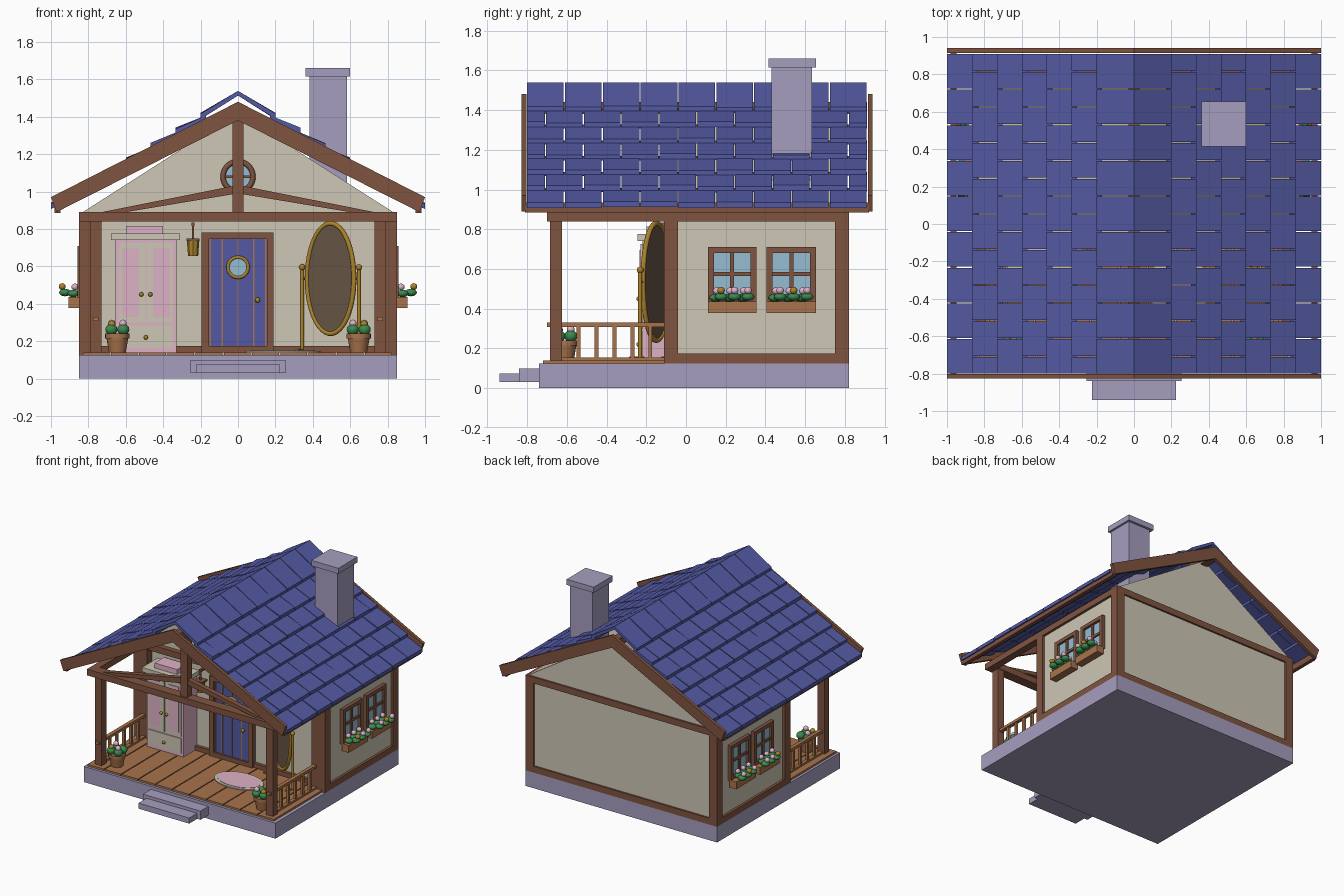
import bpy, bmesh, math, random
from mathutils import Matrix, Vector

random.seed(4)
cube = bpy.data.objects.get("Cube")
if cube:
    bpy.data.objects.remove(cube, do_unlink=True)


def material(name, *rgb):
    color = [((c / 255 + 0.055) / 1.055) ** 2.4 for c in rgb] + [1]
    mat = bpy.data.materials.new(name)
    mat.use_nodes = True
    mat.diffuse_color = color
    mat.node_tree.nodes["Principled BSDF"].inputs["Base Color"].default_value = color
    return mat


stone = material("lavender stone", 166, 158, 190)
timber = material("dark timber", 128, 84, 64)
plaster = material("cream plaster", 206, 199, 181)
blue = material("roof blue", 84, 90, 163)
oak = material("orange oak", 168, 116, 76)
glass = material("window glass", 150, 190, 212)
gold = material("old gold", 172, 132, 42)
green = material("leaf green", 60, 138, 80)
pink = material("soft pink", 222, 178, 198)
umber = material("mirror umber", 104, 85, 70)


def finish(name, mat, bm, mirror=False, smooth=False):
    bmesh.ops.recalc_face_normals(bm, faces=bm.faces)
    mesh = bpy.data.meshes.new(name)
    bm.to_mesh(mesh)
    bm.free()
    mesh.materials.append(mat)
    if smooth:
        mesh.shade_smooth()
        mesh.set_sharp_from_angle(angle=0.7)
    obj = bpy.data.objects.new(name, mesh)
    bpy.context.collection.objects.link(obj)
    if mirror:
        obj.modifiers.new("both sides", 'MIRROR')


def placed(center, size):
    return Matrix.Translation(center) @ Matrix.Diagonal((*size, 1))


def boxes(name, mat, ranges, mirror=False):
    """Each range is ((x0, x1), (y0, y1), (z0, z1))."""
    bm = bmesh.new()
    for spans in ranges:
        center = [(a + b) / 2 for a, b in spans]
        bmesh.ops.create_cube(bm, matrix=placed(center, [b - a for a, b in spans]))
    finish(name, mat, bm, mirror)


def add_prism(bm, profile, y0, y1):
    """Extrude an (x, z) profile along y."""
    near, far = [[bm.verts.new((x, y, z)) for x, z in profile] for y in (y0, y1)]
    bm.faces.new(near)
    bm.faces.new(far[::-1])
    for i in range(len(profile)):
        bm.faces.new((near[i], near[i - 1], far[i - 1], far[i]))


def prism(name, mat, profile, y0, y1, mirror=False):
    bm = bmesh.new()
    add_prism(bm, profile, y0, y1)
    finish(name, mat, bm, mirror)


def rods(name, mat, ends, r1, r2, mirror=False, sides=24):
    """Round rods or cones, each between a pair of points."""
    bm = bmesh.new()
    for a, b in ends:
        a, b = Vector(a), Vector(b)
        turn = (b - a).to_track_quat('Z', 'Y').to_matrix().to_4x4()
        bmesh.ops.create_cone(bm, cap_ends=True, segments=sides, radius1=r1, radius2=r2,
                              depth=(b - a).length, matrix=Matrix.Translation((a + b) / 2) @ turn)
    finish(name, mat, bm, mirror, smooth=True)


def balls(name, mat, centers, size, mirror=False):
    bm = bmesh.new()
    for c in centers:
        bmesh.ops.create_uvsphere(bm, u_segments=14, v_segments=8, radius=1, matrix=placed(c, size))
    finish(name, mat, bm, mirror, smooth=True)


def disc(name, mat, size, matrix):
    bm = bmesh.new()
    bmesh.ops.create_cone(bm, cap_ends=True, segments=48, radius1=1, radius2=1, depth=1,
                          matrix=matrix @ Matrix.Diagonal((*size, 1)))
    finish(name, mat, bm)


def ring(name, mat, center, rx, rz, thick, yaw=0):
    """Upright oval ring of even thickness."""
    bpy.ops.mesh.primitive_torus_add(location=center, rotation=(math.pi / 2, 0, yaw), major_segments=48,
                                     minor_segments=10, major_radius=rx, minor_radius=thick)
    obj = bpy.context.object
    obj.name = name
    for v in obj.data.vertices:
        v.co.y += (rz - rx) * math.sin(math.atan2(v.co.y, v.co.x))
    obj.data.materials.append(mat)
    obj.data.shade_smooth()


# Base and steps
boxes("stone_base", stone, [((-.85, .85), (-.74, .82), (0, .125))])
boxes("steps", stone, [((-.255, .255), (-.84, -.74), (.03, .1)), ((-.225, .225), (-.94, -.84), (.03, .075))])

# Porch floor planks
count, span = 11, 1.66
plank = span / count
boxes("porch_planks", oak, [((i * plank - span / 2, (i + 1) * plank - span / 2 - .008), (-.72, -.05), (.125, .14))
                            for i in range(count)])

# House body with gables
prism("house_walls", plaster, [(-.83, .125), (.83, .125), (.83, .89), (0, 1.42), (-.83, .89)], -.05, .805)

# Timber framing
low, high, tall = (.125, .175), (.84, .89), (.125, .89)
boxes("corner_posts", timber, [((.73, .85), (-.11, -.04), tall), ((.78, .85), (.75, .82), tall)], mirror=True)
boxes("porch_posts", timber, [((.73, .79), (-.685, -.625), tall)], mirror=True)
boxes("side_beams", timber, [((.8, .85), (-.05, .8), low), ((.79, .85), (-.7, .82), high)], mirror=True)
boxes("cross_beams", timber, [((-.8, .8), (.77, .82), low), ((-.8, .8), (.77, .82), high),
                              ((-.8, .8), (-.09, -.04), high), ((-.81, .81), (-.7, -.62), high)])
boxes("wall_skirting", timber, [((.19, .8), (-.075, -.04), (.14, .175))], mirror=True)

# Porch truss
boxes("king_post", timber, [((-.03, .03), (-.685, -.625), (.89, 1.42))])
prism("truss_braces", timber, [(0, 1.035), (0, .99), (.6, .89), (.73, .89)], -.675, -.635, mirror=True)
boxes("ridge_beam", timber, [((-.03, .03), (-.8, .91), (1.38, 1.44))])

# Roof edge boards
for name, y in (("front_bargeboard", -.827), ("back_bargeboard", .915)):
    prism(name, timber, [(0, 1.48), (1, .97), (.97, .89), (0, 1.38)], y, y + .025, mirror=True)
boxes("eave_boards", timber, [((.95, .98), (-.81, .92), (.885, .935))], mirror=True)

# Overlapping roof shingles in staggered courses
bm = bmesh.new()
courses, run, width, y_start, y_end = 7, .1333, .1905, -.803, .913
for side in (-1, 1):
    for course in range(courses):
        low_x = 1 - course * run
        top = course == courses - 1
        high_x = 0 if top else low_x - run - .03
        y = y_start - (width / 2 if course % 2 else 0)
        while y < y_end - .01:
            y0, y1 = max(y, y_start), min(y + width, y_end)
            lift = random.uniform(-.004, .004)
            low_z, high_z = 1.538 - .6 * low_x + lift, 1.538 - .6 * high_x - (0 if top else .028)
            add_prism(bm, [(side * low_x, low_z), (side * high_x, high_z),
                           (side * high_x, high_z - .025), (side * low_x, low_z - .028)], y0 + .003, y1 - .003)
            y += width
finish("roof_shingles", blue, bm)

# Chimney
boxes("chimney", stone, [((.383, .583), (.43, .635), (1.03, 1.62)), ((.36, .6), (.415, .655), (1.615, 1.66))])

# Front door
boxes("door_frame", timber, [((-.195, -.155), (-.09, -.04), (.14, .78)), ((.155, .19), (-.09, -.04), (.14, .78)),
                             ((-.195, .19), (-.09, -.04), (.745, .78)), ((-.195, .19), (-.09, -.04), (.14, .175))])
boxes("door", blue, [((-.155, .155), (-.075, -.04), (.175, .745))])
boxes("door_plank_strips", oak, [((x - .004, x + .004), (-.079, -.07), (.175, .745))
                                 for x in (-.148, -.085, 0, .085, .148)])
ring("door_porthole_rim", gold, (0, -.08, .595), .054, .054, .009)
rods("door_porthole_glass", glass, [((0, -.083, .595), (0, -.06, .595))], .052, .052)
balls("door_knob", gold, [(.105, -.09, .42)], (.014, .014, .014))

# Round gable window
ring("gable_window_rim", timber, (0, -.06, 1.08), .08, .08, .014)
rods("gable_window_glass", glass, [((0, -.058, 1.08), (0, -.04, 1.08))], .08, .08)
boxes("gable_window_bars", timber, [((-.08, .08), (-.067, -.05), (1.073, 1.087)),
                                    ((-.007, .007), (-.067, -.05), (1, 1.16))])

# Side windows with flower boxes
leaves, pinks, golds = [], [], []
for number, (a, b) in enumerate(((.11, .355), (.405, .655))):
    mid, frame, t = (a + b) / 2, (.82, .858), .03
    boxes("window_frame", timber, [(frame, (a, a + t), (.43, .71)), (frame, (b - t, b), (.43, .71)),
                                   (frame, (a, b), (.68, .71)), (frame, (a, b), (.43, .46)),
                                   ((.82, .85), (mid - .01, mid + .01), (.44, .7)),
                                   ((.82, .85), (a, b), (.565, .585))], mirror=True)
    boxes("window_pane", glass, [((.82, .838), (a + .01, b - .01), (.44, .7))], mirror=True)
    boxes("flower_box", oak, [((.845, .905), (a, b), (.378, .437))], mirror=True)
    for k in (-1, 0, 1):
        y = mid + k * .068
        leaves += [(.88, y - .015, .455), (.925, y + .012, .46)]
        (golds if k == number - 1 else pinks).append((.94, y + .012, .492))
        pinks.append((.872, y - .01, .49))
balls("box_leaves", green, leaves, (.032, .032, .02), mirror=True)
balls("box_pink_flowers", pink, pinks, (.019, .019, .018), mirror=True)
balls("box_gold_flowers", gold, golds, (.019, .019, .018), mirror=True)

# Porch railings
rail = (.745, .775)
boxes("porch_railings", oak, [(rail, (-.7, -.08), (.308, .33)), (rail, (-.65, -.08), (.138, .155))]
      + [((.75, .77), (y - .01, y + .01), (.14, .32)) for y in (-.54, -.45, -.36, -.27, -.18)], mirror=True)

# Potted porch flowers
px, py = .645, -.61
rods("flower_pots", oak, [((px, py, .14), (px, py, .225))], .045, .06, mirror=True)
rods("flower_pot_rims", oak, [((px, py, .215), (px, py, .24))], .065, .065, mirror=True)
balls("pot_leaves", green, [(px + dx, py + dy, .262) for dx in (-.032, .032) for dy in (-.03, .03)],
      (.033, .033, .03), mirror=True)
balls("pot_pink_flowers", pink, [(px - .03, py - .03, .295), (px + .03, py + .03, .295)], (.02, .02, .02), mirror=True)
balls("pot_gold_flowers", gold, [(px + .03, py - .03, .29)], (.02, .02, .02), mirror=True)

# Wardrobe
boxes("wardrobe_body", pink, [((-.655, -.33), (-.22, -.05), (.14, .74)), ((-.6, -.4), (-.2, -.08), (.775, .815))])
boxes("wardrobe_cornice", plaster, [((-.68, -.31), (-.245, -.05), (.74, .775))])
center = -.4925
boxes("wardrobe_doors", plaster, [((center - .145, center - .003), (-.228, -.21), (.3, .725)),
                                  ((center + .003, center + .145), (-.228, -.21), (.3, .725)),
                                  ((center - .145, center + .145), (-.228, -.21), (.165, .285))])
boxes("wardrobe_panels", pink, [((center + s * .083 - .045, center + s * .083 + .045), (-.233, -.22), (.33, .695))
                                for s in (-1, 1)])
balls("wardrobe_knobs", gold, [(center - .024, -.238, .45), (center + .024, -.238, .45), (center, -.238, .22)],
      (.012, .012, .012))

# Oval standing mirror, turned towards the door
yaw = math.radians(-28)
mid = Vector((.495, -.15, .535))
turn = Matrix.Rotation(yaw, 4, 'Z')
across, facing = turn @ Vector((1, 0, 0)), turn @ Vector((0, -1, 0))
ring("mirror_frame", gold, mid, .142, .295, .013, yaw)
disc("mirror_glass", umber, (.142, .295, .012),
     Matrix.Translation(mid) @ turn @ Matrix.Rotation(math.pi / 2, 4, 'X'))
posts = [mid + across * s * .172 for s in (-1, 1)]
feet = [Vector((p.x, p.y, .15)) for p in posts]
rods("mirror_posts", gold, [(f, (f.x, f.y, .59)) for f in feet], .01, .01, sides=12)
rods("mirror_pivots", gold, [(p, mid + (p - mid) * .82) for p in posts], .007, .007, sides=8)
rods("mirror_feet", gold, [(f - facing * .02, f + facing * .06) for f in feet], .009, .009, sides=8)
balls("mirror_finials", gold, [(p.x, p.y, .595) for p in posts], (.017, .017, .017))

# Oval rug
disc("rug_border", plaster, (.2, .13, .008), Matrix.Translation((.24, -.33, .144)))
disc("rug", pink, (.175, .11, .008), Matrix.Translation((.24, -.33, .147)))

# Hanging lantern
lx, ly = -.24, -.13
boxes("lantern_bracket", timber, [((lx - .008, lx + .008), (ly - .01, -.04), (.815, .835)),
                                  ((lx - .005, lx + .005), (ly - .005, ly + .005), (.74, .83)),
                                  ((lx - .035, lx + .035), (ly - .035, ly + .035), (.735, .75))])
rods("lantern", gold, [((lx, ly, .655), (lx, ly, .735))], .027, .033, sides=8)
